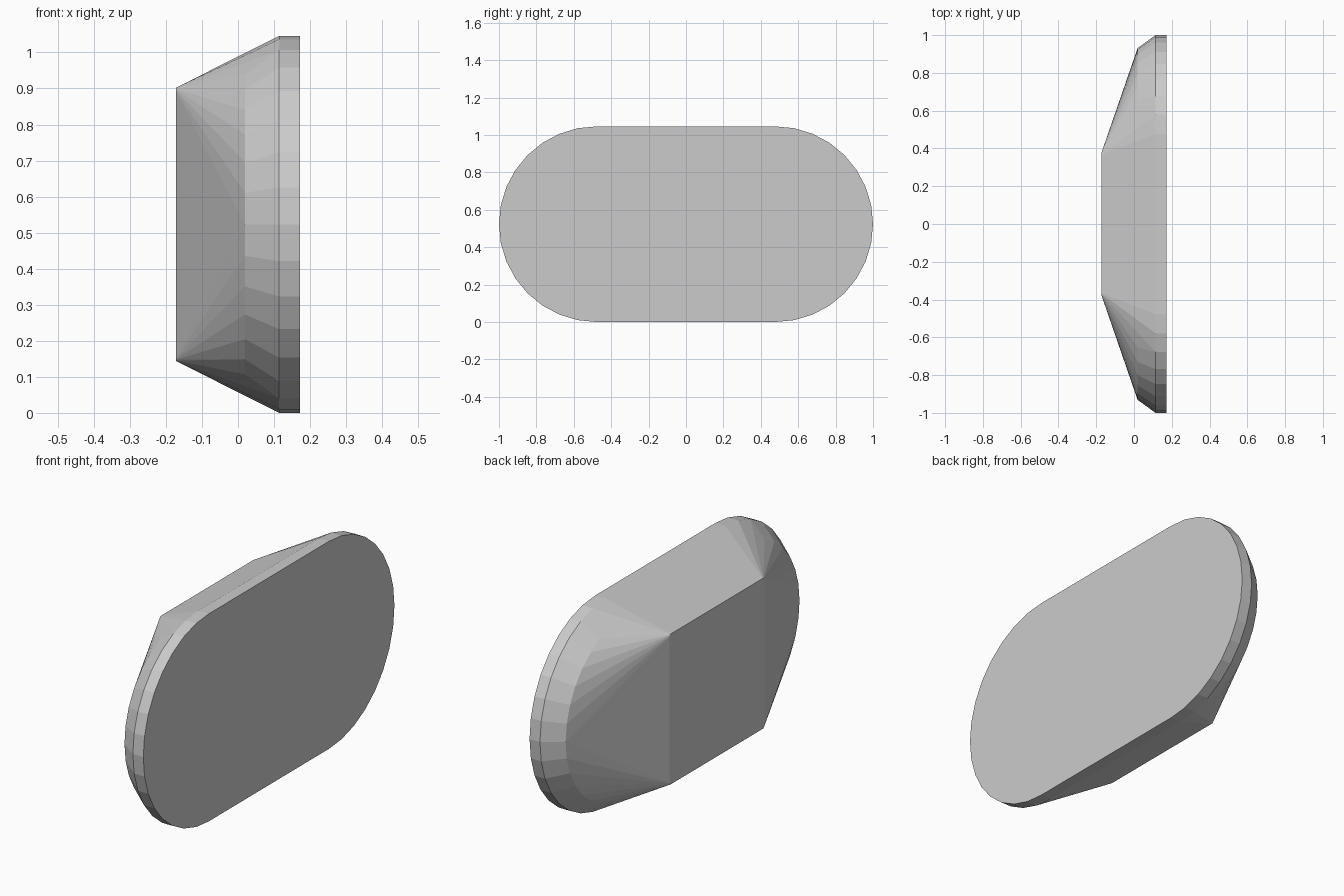
import bpy
import bmesh
from math import cos, sin, pi, radians

cube = bpy.data.objects.get("Cube")
if cube:
    bpy.data.objects.remove(cube, do_unlink=True)

MID_Z = 0.523
STEPS = 16  # segments per rounded end


def pill(bm, x, radius, centre):
    """Ring of points: two half circles joined by straight sides."""
    for side in (-1, 1):
        for i in range(STEPS + 1):
            a = -pi / 2 + pi * i / STEPS
            bm.verts.new((x, side * (centre + radius * cos(a)), MID_Z + radius * sin(a)))


def rounded_rect(bm, x, half_y, half_z, r, steps=4):
    """Ring of points: rectangle with small round corners."""
    for sy in (-1, 1):
        for sz in (-1, 1):
            for i in range(steps + 1):
                a = pi / 2 * i / steps
                bm.verts.new((x, sy * (half_y - r + r * cos(a)),
                              MID_Z + sz * (half_z - r + r * sin(a))))


# Sections from the wide flat face to the small flat face
bm = bmesh.new()
pill(bm, 0.172, 0.523, 0.477)
pill(bm, 0.114, 0.523, 0.477)
pill(bm, 0.019, 0.45, 0.481)
rounded_rect(bm, -0.172, 0.378, 0.379, 0.012)

# Skin the sections and merge coplanar faces
hull = bmesh.ops.convex_hull(bm, input=bm.verts)
loose = [v for v in bm.verts if not v.link_faces]
bmesh.ops.delete(bm, geom=loose, context='VERTS')
bmesh.ops.dissolve_limit(bm, angle_limit=radians(0.3), verts=bm.verts, edges=bm.edges)
bmesh.ops.recalc_face_normals(bm, faces=bm.faces)

mesh = bpy.data.meshes.new("tapered_pod")
bm.to_mesh(mesh)
bm.free()
pod = bpy.data.objects.new("tapered_pod", mesh)
bpy.context.collection.objects.link(pod)

# Plain grey
grey = bpy.data.materials.new("light_grey")
grey.use_nodes = True
colour = (0.6, 0.6, 0.6, 1)
grey.diffuse_color = colour
grey.node_tree.nodes["Principled BSDF"].inputs["Base Color"].default_value = colour
mesh.materials.append(grey)
